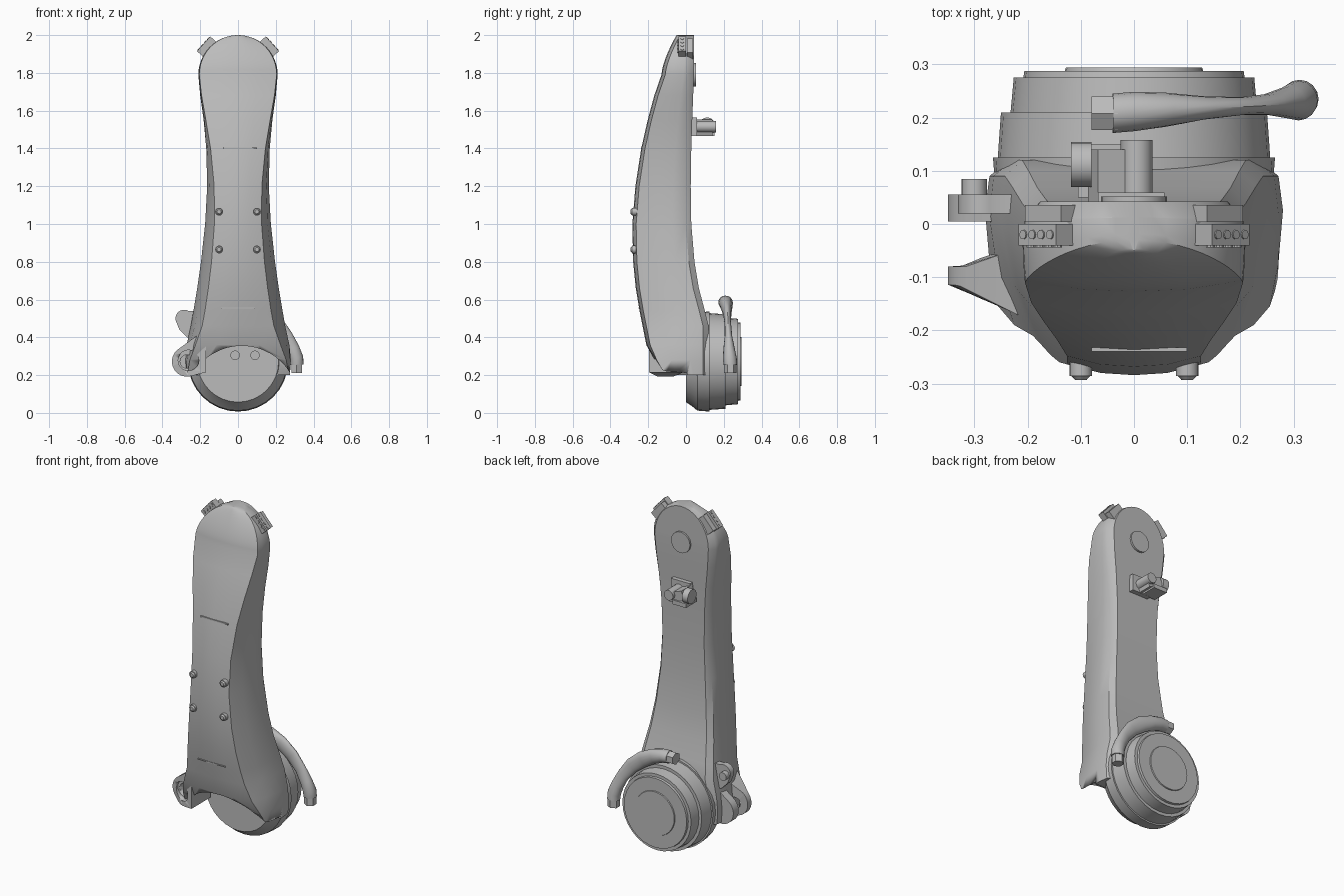
import bpy, bmesh, math
from mathutils import Matrix, Vector

if "Cube" in bpy.data.objects:
    bpy.data.objects.remove(bpy.data.objects["Cube"])

grey = bpy.data.materials.new("plain grey")
grey.use_nodes = True
tone = (0.5, 0.5, 0.5, 1)
grey.diffuse_color = tone
grey.node_tree.nodes["Principled BSDF"].inputs["Base Color"].default_value = tone


def finish(name, bm, angle=30):
    bmesh.ops.recalc_face_normals(bm, faces=bm.faces)
    mesh = bpy.data.meshes.new(name)
    bm.to_mesh(mesh)
    bm.free()
    mesh.materials.append(grey)
    ob = bpy.data.objects.new(name, mesh)
    bpy.context.collection.objects.link(ob)
    bpy.ops.object.select_all(action="DESELECT")
    ob.select_set(True)
    bpy.context.view_layer.objects.active = ob
    bpy.ops.object.shade_smooth_by_angle(angle=math.radians(angle))
    return ob


def loft(name, rings, angle=30):
    bm = bmesh.new()
    rows = [[bm.verts.new(p) for p in ring] for ring in rings]
    n = len(rows[0])
    for a, b in zip(rows, rows[1:]):
        for i in range(n):
            j = (i + 1) % n
            bm.faces.new((a[i], a[j], b[j], b[i]))
    bm.faces.new(rows[0])
    bm.faces.new(rows[-1])
    return finish(name, bm, angle)


def cylinder(name, start, end, r, sides=20, r2=None):
    a, b = Vector(start), Vector(end)
    turn = (b - a).to_track_quat("Z", "Y").to_matrix().to_4x4()
    bm = bmesh.new()
    bmesh.ops.create_cone(bm, cap_ends=True, segments=sides, radius1=r,
                          radius2=r if r2 is None else r2, depth=(b - a).length,
                          matrix=Matrix.Translation((a + b) / 2) @ turn)
    return finish(name, bm)


def box(name, centre, size, tilt=0):
    bm = bmesh.new()
    m = (Matrix.Translation(centre) @ Matrix.Rotation(tilt, 4, "Y")
         @ Matrix.Diagonal((*size, 1)))
    bmesh.ops.create_cube(bm, size=1, matrix=m)
    return finish(name, bm)


def plate(name, outline, front, back):
    # Outline in x and z; front and back give y as functions of x
    return loft(name, [[(x, f(x), z) for x, z in outline] for f in (front, back)])


def cut(ob, cutter):
    mod = ob.modifiers.new("cut", "BOOLEAN")
    mod.object = cutter
    mod.operation = "DIFFERENCE"
    mod.solver = "EXACT"
    cutter.hide_render = True
    cutter.hide_set(True)


def arc(cx, cz, r, start, end, steps):
    angles = [math.radians(start + (end - start) * i / steps) for i in range(steps + 1)]
    return [(cx + r * math.cos(t), cz + r * math.sin(t)) for t in angles]


def section(z, wf, wm, yf, yb):
    ym = yf + 0.68 * (yb - yf)
    half = [(wf * 0.5, yf + 0.004), (wf, yf + 0.02),
            ((wf + wm) / 2 + (wm - wf) * 0.15, (yf + 0.02 + ym) / 2 - 0.01),
            (wm, ym), (wm * 0.97, yb - 0.03), (wm * 0.84, yb)]
    ring = [(0, yf)] + half + [(0, yb)] + [(-x, y) for x, y in reversed(half)]
    return [(x, y, z) for x, y in ring]


# Main arm: height, front half width, widest half width, front y, back y
stations = [
    (0.2, 0.27, 0.275, -0.13, 0.12), (0.28, 0.255, 0.28, -0.175, 0.12),
    (0.36, 0.225, 0.272, -0.21, 0.12), (0.46, 0.19, 0.25, -0.23, 0.12),
    (0.54, 0.175, 0.236, -0.246, 0.1), (0.66, 0.157, 0.216, -0.266, 0.068),
    (0.8, 0.14, 0.196, -0.28, 0.045), (1.0, 0.125, 0.174, -0.284, 0.028),
    (1.2, 0.126, 0.163, -0.268, 0.025), (1.4, 0.145, 0.168, -0.237, 0.028),
    (1.55, 0.17, 0.182, -0.203, 0.033), (1.68, 0.193, 0.2, -0.168, 0.038),
    (1.79, 0.205, 0.21, -0.13, 0.042)]
rings = [section(*s) for s in stations]
for i in range(1, 13):
    t = math.radians(i * 7.3)
    c, s = math.cos(t), math.sin(t)
    rings.append(section(1.79 + 0.21 * s, 0.205 * c, 0.21 * c, -0.13 + 0.08 * s ** 1.5, 0.042))
arm = loft("arm_shell", rings, 32)
cut(arm, cylinder("arch_cutter", (0.02, -0.6, 0.055), (0.02, 0.005, 0.055), 0.3, 48))

# Joint housing, a stepped round drum
profile = [(0.215, 0.0), (0.235, 0.03), (0.26, 0.06), (0.265, 0.125), (0.256, 0.125),
           (0.25, 0.21), (0.232, 0.21), (0.226, 0.275), (0.208, 0.275), (0.206, 0.288),
           (0.13, 0.288), (0.128, 0.294)]
loft("joint_housing", [[(x, y, z) for x, z in arc(0, 0.272, r, 0, 348.75, 31)]
                       for r, y in profile])
for x in (-0.015, 0.09):
    cylinder("housing_bolt", (x, -0.03, 0.305), (x, 0.01, 0.305), 0.025)

# Slotted front panel seams and four screws
box("upper_seam", (0.01, -0.236, 1.4), (0.18, 0.007, 0.008))
box("lower_seam", (0, -0.248, 0.555), (0.18, 0.007, 0.006))
for x in (-0.1, 0.1):
    for z in (0.865, 1.065):
        cylinder("screw", (x, -0.255, z), (x, -0.286, z), 0.021)
        cylinder("screw_head", (x, -0.285, z), (x, -0.293, z), 0.018, 16, 0.011)

# Clamp ears on the right-hand flank
outline = arc(-0.27, 0.272, 0.08, 125, 285, 16) + [(-0.17, 0.215), (-0.17, 0.44), (-0.23, 0.4)]
front_ear = plate("front_ear", outline,
                  lambda x: -0.115 - max(0, x + 0.33) * 0.5,
                  lambda x: -0.08 + max(0, x + 0.28) * 0.6)
cut(front_ear, cylinder("ear_hole_cutter", (-0.27, -0.3, 0.272), (-0.27, 0.0, 0.272), 0.036))
cut(front_ear, cylinder("counterbore_cutter", (-0.262, -0.3, 0.278), (-0.262, -0.112, 0.278), 0.055))
plate("rear_ear", outline, lambda x: 0.005, lambda x: 0.055)
fin = arc(-0.285, 0.5, 0.046, 60, 200, 10) + [(-0.31, 0.44), (-0.27, 0.4), (-0.2, 0.38), (-0.2, 0.54)]
plate("clamp_fin", fin, lambda x: 0.02, lambda x: 0.055)
cylinder("fin_knob", (-0.3, 0.05, 0.49), (-0.3, 0.085, 0.49), 0.024)

# Curved lever over the drum: x, z, in-plane radius, depth radius
path = [(-0.04, 0.585, 0.036, 0.037), (0.0, 0.583, 0.038, 0.037), (0.06, 0.565, 0.042, 0.032),
        (0.13, 0.53, 0.045, 0.022), (0.2, 0.475, 0.042, 0.017), (0.255, 0.405, 0.036, 0.02),
        (0.29, 0.34, 0.036, 0.03), (0.309, 0.29, 0.037, 0.037), (0.311, 0.255, 0.036, 0.036)]
rings = []
for i, (x, z, a, b) in enumerate(path):
    p, q = path[max(i - 1, 0)], path[min(i + 1, len(path) - 1)]
    d = Vector((q[0] - p[0], q[1] - p[1])).normalized()
    y = 0.208 + 0.027 * i / (len(path) - 1)
    turns = [math.tau * k / 16 for k in range(16)]
    rings.append([(x - d.y * a * math.cos(t), y + b * math.sin(t), z + d.x * a * math.cos(t))
                  for t in turns])
loft("lever", rings, 40)
cylinder("lever_top_nut", (-0.08, 0.208, 0.585), (-0.03, 0.208, 0.585), 0.036, 6)
cylinder("lever_end_nut", (0.311, 0.235, 0.21), (0.311, 0.235, 0.26), 0.033, 6)

# Hook bracket and round boss on the back
box("hook_base", (-0.005, 0.044, 1.515), (0.125, 0.03, 0.1))
box("hook_body", (-0.03, 0.09, 1.51), (0.1, 0.1, 0.055), 0.35)
cylinder("hook_pin", (0.005, 0.05, 1.515), (0.005, 0.158, 1.515), 0.03, 16)
cylinder("hook_cheek", (-0.118, 0.112, 1.522), (-0.08, 0.112, 1.522), 0.042, 20)
box("hook_foot", (-0.06, 0.1, 1.478), (0.09, 0.1, 0.025))
cylinder("back_boss", (0, 0.035, 1.79), (0, 0.052, 1.79), 0.062, 24)

# Paired sensor pads on the rounded top
for side in (-1, 1):
    tilt = side * math.radians(48)
    radial = Vector((math.sin(tilt), 0, math.cos(tilt)))
    along = Vector((math.cos(tilt), 0, -math.sin(tilt)))
    centre = Vector((0, 0, 1.79)) + radial * 0.215
    box("front_pad", centre + Vector((0, -0.02, 0)), (0.105, 0.04, 0.06), tilt)
    box("rear_pad", centre + Vector((0, 0.02, 0)) - radial * 0.015, (0.1, 0.032, 0.06), tilt)
    for k in (-1.5, -0.5, 0.5, 1.5):
        p = centre + radial * 0.012 + along * k * 0.025
        cylinder("pad_stud", p + Vector((0, -0.044, 0)), p, 0.009, 10)
        q = centre + along * k * 0.025 + Vector((0, -0.02, 0))
        cylinder("pad_dot", q, q + radial * 0.033, 0.009, 10)
